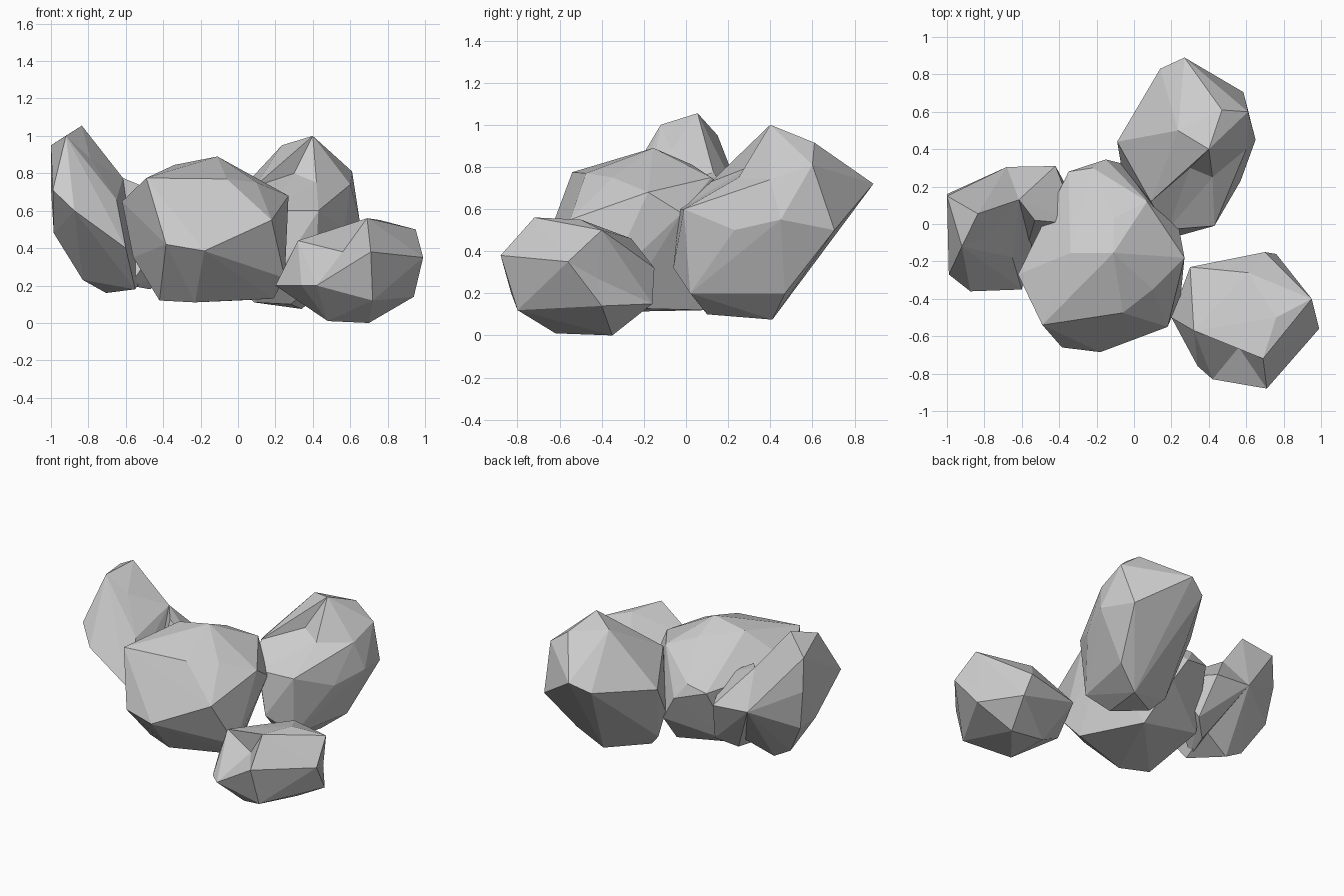
import bpy, bmesh
from mathutils import Vector
from mathutils.geometry import intersect_point_line


def edge_distance(edge, p):
    a, b = (v.co for v in edge.verts)
    q, t = intersect_point_line(p, a, b)
    return (a.lerp(b, min(max(t, 0), 1)) - p).length


def rock(name, corners, dents=()):
    """Faceted boulder: hull wrapped around key corners, then knocked in at the dents."""
    bm = bmesh.new()
    for c in corners:
        bm.verts.new(c)
    bmesh.ops.convex_hull(bm, input=bm.verts[:])
    bmesh.ops.delete(bm, geom=[v for v in bm.verts if not v.link_faces], context='VERTS')
    bmesh.ops.triangulate(bm, faces=bm.faces[:])
    for d in map(Vector, dents):
        # replace the nearest ridge with a four-sided pit
        ridge = min(bm.edges, key=lambda e: edge_distance(e, d))
        quad = bmesh.utils.face_join(ridge.link_faces[:])
        pit = bmesh.ops.poke(bm, faces=[quad])["verts"]
        pit[0].co = d
    bmesh.ops.recalc_face_normals(bm, faces=bm.faces[:])
    mesh = bpy.data.meshes.new(name)
    bm.to_mesh(mesh)
    bm.free()
    ob = bpy.data.objects.new(name, mesh)
    bpy.context.collection.objects.link(ob)
    return ob


# large boulder in the middle: crown, rim, front belly, back, base
rock("middle_boulder", [
    (-.11, -.155, .89), (-.34, -.155, .845), (-.11, .03, .81),
    (-.49, -.54, .775), (-.06, -.475, .77), (.10, -.35, .75), (.27, -.18, .68),
    (.07, .12, .75), (-.22, .30, .62), (-.62, -.27, .65), (.18, -.55, .55),
    (-.385, -.66, .42), (-.18, -.685, .385), (-.56, -.25, .35), (.25, -.38, .24),
    (.24, -.02, .58), (-.15, .345, .52), (-.35, .28, .58), (-.05, .32, .35),
    (.19, -.30, .13), (-.42, -.35, .12), (-.23, -.42, .11), (0, .1, .12), (-.42, .1, .2)])

# tall boulder leaning to the back right, with a notch below its peak
rock("back_boulder", [
    (.40, .40, 1.0), (.235, .50, .95), (.47, .61, .915), (.61, .60, .81),
    (.27, .89, .72), (.14, .83, .66), (.13, .50, .81), (.09, .12, .73),
    (-.09, .44, .6), (-.07, .32, .4), (.24, .18, .765), (.65, .45, .55),
    (.585, .705, .5), (.60, .40, .74), (.57, .23, .5), (.43, -.01, .6),
    (.18, -.03, .6), (.25, -.06, .32), (.41, .02, .2),
    (.34, .41, .075), (.085, .25, .11), (.28, .10, .10), (.50, .47, .2), (0, .3, .2)],
    [(.42, .25, .75), (.30, .30, .80)])

# upright boulder on the left
rock("left_boulder", [
    (-.835, .055, 1.055), (-.92, -.12, 1.0), (-1, .15, .95), (-1, .16, .72),
    (-.99, -.27, .71), (-.875, -.36, .6), (-.60, -.35, .4), (-.985, 0, .48),
    (-.96, .13, .45), (-.845, .22, .7), (-.68, .305, .55), (-.615, .13, .775),
    (-.65, -.18, .66), (-.83, .05, .23), (-.705, .05, .16), (-.55, -.15, .18),
    (-.5, .1, .25)],
    [(-.79, -.07, .88)])

# low shoulder joining the left and middle boulders
rock("left_shoulder", [
    (-.615, .13, .775), (-.53, .02, .74), (-.42, .31, .53), (-.68, .305, .55),
    (-.30, 0, .6), (-.36, .20, .25), (-.47, .10, .18), (-.58, -.15, .2)])

# small boulder at the front right, with a chipped front and side
rock("front_boulder", [
    (.69, -.72, .56), (.76, -.50, .55), (.61, -.26, .46), (.95, -.40, .5),
    (.99, -.56, .35), (.32, -.57, .44), (.71, -.88, .38), (.42, -.83, .2),
    (.34, -.76, .2), (.20, -.50, .2), (.30, -.23, .3), (.70, -.15, .32),
    (.76, -.16, .15), (.94, -.40, .14), (.72, -.80, .12),
    (.48, -.62, .01), (.70, -.35, 0), (.45, -.35, .03)],
    [(.56, -.66, .38), (.91, -.42, .27)])
